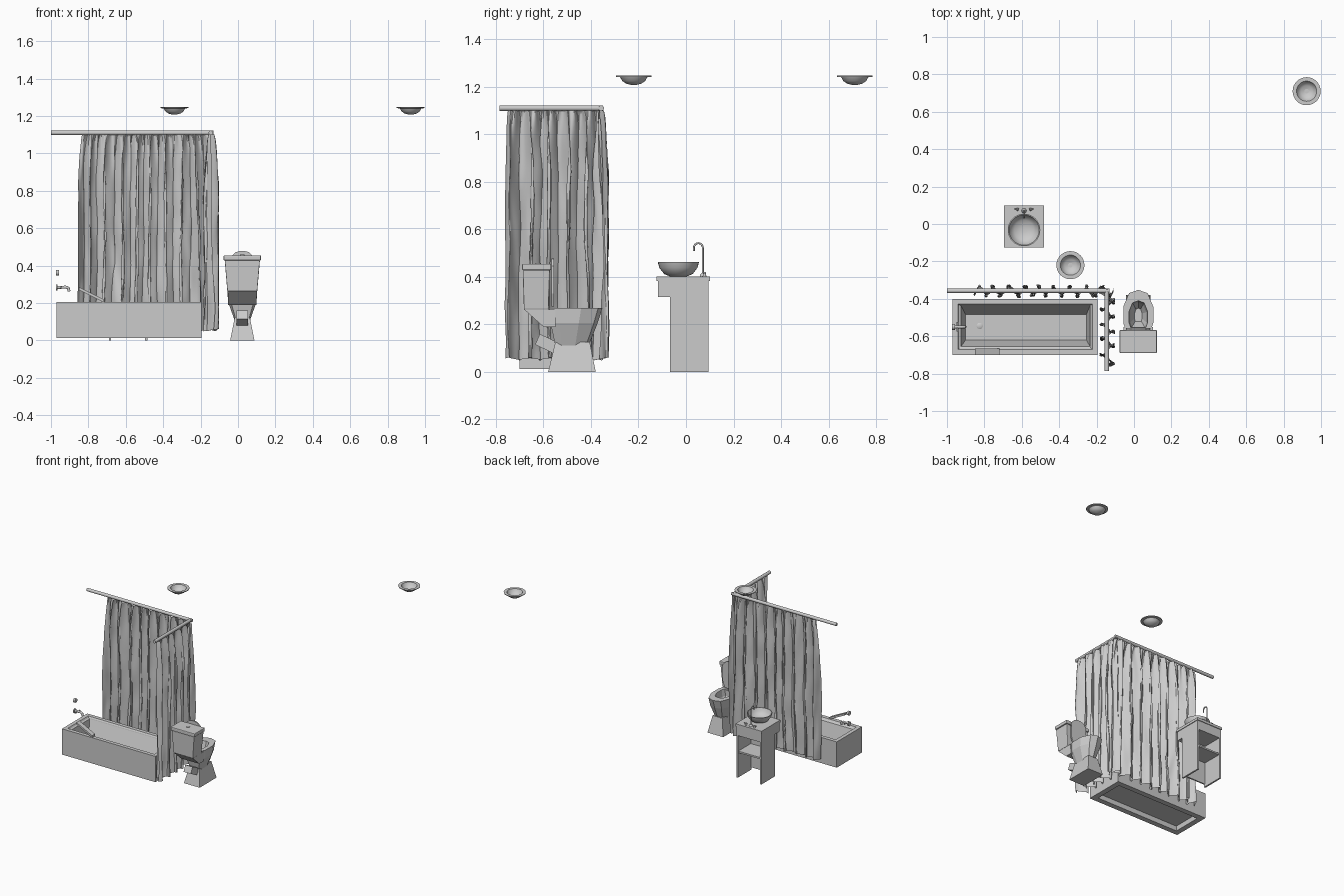
import bpy, bmesh, math
from mathutils import Vector, noise

cube = bpy.data.objects.get("Cube")
if cube:
    bpy.data.objects.remove(cube, do_unlink=True)

grey = bpy.data.materials.new("plain_grey")
grey.use_nodes = True
COLOUR = (0.6, 0.6, 0.6, 1)
grey.diffuse_color = COLOUR
grey.node_tree.nodes["Principled BSDF"].inputs["Base Color"].default_value = COLOUR


def finish(name, bm, smooth=None, bevel=0, fix=True):
    if fix:
        bmesh.ops.recalc_face_normals(bm, faces=bm.faces)
    mesh = bpy.data.meshes.new(name)
    bm.to_mesh(mesh)
    bm.free()
    mesh.materials.append(grey)
    ob = bpy.data.objects.new(name, mesh)
    bpy.context.collection.objects.link(ob)
    if bevel:
        mod = ob.modifiers.new("bevel", "BEVEL")
        mod.width, mod.segments = bevel, 2
    if smooth:
        bpy.ops.object.select_all(action="DESELECT")
        ob.select_set(True)
        bpy.context.view_layer.objects.active = ob
        bpy.ops.object.shade_smooth_by_angle(angle=math.radians(smooth))
    return ob


def loft(name, rings, cap_start=True, cap_end=True, **kw):
    """Skin a run of closed rings that have equal point counts."""
    bm = bmesh.new()
    loops = [[bm.verts.new(p) for p in ring] for ring in rings]
    n = len(loops[0])
    for a, b in zip(loops, loops[1:]):
        for i in range(n):
            j = (i + 1) % n
            bm.faces.new((a[i], a[j], b[j], b[i]))
    if cap_start:
        bm.faces.new(loops[0][::-1])
    if cap_end:
        bm.faces.new(loops[-1])
    return finish(name, bm, **kw)


def rect(x0, x1, y0, y1, z):
    return [(x0, y0, z), (x1, y0, z), (x1, y1, z), (x0, y1, z)]


def box(name, x0, x1, y0, y1, z0, z1, **kw):
    return loft(name, [rect(x0, x1, y0, y1, z0), rect(x0, x1, y0, y1, z1)], **kw)


def lathe(name, x, y, profile, sides=32, smooth=40, **kw):
    rings = [[(x + r * math.cos(math.tau * i / sides),
               y + r * math.sin(math.tau * i / sides), z)
              for i in range(sides)] for r, z in profile]
    return loft(name, rings, smooth=smooth, **kw)


def tube(name, points, radius, sides=12):
    """Round pipe along a path lying in one plane."""
    pts = [Vector(p) for p in points]
    rings = []
    side = None
    for i, p in enumerate(pts):
        t = (pts[min(i + 1, len(pts) - 1)] - pts[max(i - 1, 0)]).normalized()
        if side is None:
            side = t.orthogonal().normalized()
        side = (side - t * side.dot(t)).normalized()
        up = t.cross(side)
        rings.append([p + radius * (side * math.cos(math.tau * k / sides)
                                    + up * math.sin(math.tau * k / sides))
                      for k in range(sides)])
    return loft(name, rings, smooth=40)


# Bathtub: skirt, rim and basin, hollow underneath
TUB = (-0.97, -0.195, -0.70, -0.40)


def tub_ring(inset, z):
    x0, x1, y0, y1 = TUB
    return rect(x0 + inset, x1 - inset, y0 + inset, y1 - inset, z)


loft("bathtub", [tub_ring(0.045, 0.045), tub_ring(0.04, 0.012), tub_ring(0, 0.012),
                 tub_ring(0, 0.205), tub_ring(0.028, 0.205), tub_ring(0.034, 0.195),
                 rect(-0.925, -0.235, -0.655, -0.435, 0.19),
                 rect(-0.90, -0.255, -0.62, -0.485, 0.06)])
lathe("bathtub_drain", -0.825, -0.545, [(0.017, 0.058), (0.017, 0.063), (0.012, 0.066)], 16)

# Bathtub tap, valve knob and sloping grab tray
tube("bathtub_tap_flange", [(-0.972, -0.55, 0.283), (-0.965, -0.55, 0.283)], 0.017)
tube("bathtub_spout", [(-0.97, -0.55, 0.283), (-0.92, -0.55, 0.285),
                       (-0.907, -0.55, 0.28), (-0.903, -0.55, 0.262)], 0.008)
tube("bathtub_tap_lever", [(-0.945, -0.575, 0.283), (-0.945, -0.525, 0.283)], 0.005)
tube("valve_knob", [(-0.972, -0.55, 0.362), (-0.957, -0.55, 0.362)], 0.016)
tray_end = lambda x, z: [(x, -0.70, z), (x, -0.665, z), (x, -0.665, z + 0.015), (x, -0.70, z + 0.015)]
loft("grab_tray", [tray_end(-0.85, 0.27), tray_end(-0.72, 0.205)])

# Curtain rods
tube("long_curtain_rod", [(-1, -0.357, 1.11), (-0.13, -0.357, 1.11)], 0.012)
tube("short_curtain_rod", [(-0.145, -0.785, 1.11), (-0.145, -0.35, 1.11)], 0.012)


def curtain(name, top, bottom, across, folds, depth, seed, cols):
    """Gathered sheet; top and bottom give the start and end along the rod."""
    rows = 44
    bm = bmesh.new()
    grid = []
    for r in range(rows + 1):
        v = r / rows                       # 0 at the rod, 1 at the hem
        flare = min(1, v * 4) ** 0.6
        a = top[0] + (bottom[0] - top[0]) * flare
        b = top[1] + (bottom[1] - top[1]) * flare
        line = []
        for c in range(cols + 1):
            u = c / cols
            drift = noise.noise((u * folds * 0.7, v * 1.5, seed))
            phase = math.tau * (folds * u + 0.3 * drift)
            crease = noise.noise((u * folds * 5, v * 5, seed + 7))
            gather = math.sin(phase * 3 + seed) * (1 - v) ** 3
            off = depth * (0.25 + 0.6 * flare) * math.sin(phase)
            off += 0.011 * crease * flare + 0.007 * gather
            along = a + (b - a) * u + 0.016 * flare * math.sin(2 * phase) * min(1, 8 * u * (1 - u))
            along += 0.005 * noise.noise((u * folds * 4, v * 7, seed + 3))
            z = 1.10 - 1.045 * v + 0.006 * v * math.sin(phase)
            line.append(bm.verts.new(across(along, off, z)))
        grid.append(line)
    for r in range(rows):
        for c in range(cols):
            bm.faces.new((grid[r][c], grid[r][c + 1], grid[r + 1][c + 1], grid[r + 1][c]))
    return finish(name, bm, smooth=35)


curtain("long_curtain", (-0.835, -0.13), (-0.855, -0.11),
        lambda s, o, z: (s, -0.36 + o, z), 9, 0.036, 1.3, 200)
curtain("short_curtain", (-0.75, -0.365), (-0.76, -0.35),
        lambda s, o, z: (-0.142 + o, s, z), 5, 0.044, 5.1, 120)

# Toilet
TX = 0.023
half = [(0.8, 0.0), (1.0, 0.2), (1.0, 0.6), (0.62, 0.92)]


def bowl_ring(w, back, front, z):
    d = front - back
    right = [(TX + w * x, back + d * y, z) for x, y in half]
    left = [(TX - w * x, back + d * y, z) for x, y in half[::-1]]
    return right + [(TX, front, z)] + left


def tank_ring(w, y0, y1, z):
    return rect(TX - w, TX + w, y0, y1, z)


loft("toilet_base", [tank_ring(0.065, -0.58, -0.38, 0), tank_ring(0.04, -0.55, -0.405, 0.125)])
loft("toilet_bowl", [bowl_ring(0.042, -0.55, -0.41, 0.11), bowl_ring(0.076, -0.57, -0.372, 0.205),
                     bowl_ring(0.08, -0.575, -0.352, 0.268), bowl_ring(0.05, -0.555, -0.41, 0.268),
                     bowl_ring(0.042, -0.55, -0.42, 0.22), bowl_ring(0.02, -0.52, -0.45, 0.17)])
loft("toilet_shelf", [tank_ring(0.076, -0.60, -0.55, 0.19), tank_ring(0.078, -0.68, -0.55, 0.262)])
loft("toilet_tank", [tank_ring(0.08, -0.682, -0.578, 0.262), tank_ring(0.094, -0.687, -0.573, 0.428)],
     bevel=0.004)
box("toilet_tank_lid", TX - 0.1, TX + 0.1, -0.69, -0.567, 0.428, 0.455, bevel=0.005)
lathe("flush_button", TX, -0.622, [(0.012, 0.454), (0.012, 0.459)], 16)
lid = [(0.045, 0.275), (0.065, 0.33), (0.063, 0.445), (0.035, 0.472), (0.012, 0.478)]
outline = [(TX + x, z) for x, z in lid] + [(TX - x, z) for x, z in lid[::-1]]
loft("toilet_seat_cover", [[(x, y, z) for x, z in outline] for y in (-0.566, -0.556)])
pipe_end = lambda y, z: [(TX - 0.03, y, z), (TX + 0.03, y, z),
                         (TX + 0.03, y + 0.02, z + 0.045), (TX - 0.03, y + 0.02, z + 0.045)]
loft("toilet_outlet", [pipe_end(-0.635, 0.115), pipe_end(-0.53, 0.065)])

# Vanity cabinet, open at the rear with shelves
CX = -0.588
box("countertop", CX - 0.108, CX + 0.108, -0.125, 0.1, 0.383, 0.402)
box("vanity_drawer", CX - 0.103, CX + 0.103, -0.118, 0.095, 0.315, 0.383)
for label, sx in (("left", 1), ("right", -1)):
    edges = sorted((CX + sx * 0.103, CX + sx * 0.091))
    box("vanity_side_" + label, edges[0], edges[1], -0.068, 0.095, 0, 0.315)
box("vanity_front", CX - 0.091, CX + 0.091, -0.068, -0.058, 0.02, 0.315)
box("vanity_shelf", CX - 0.091, CX + 0.091, -0.058, 0.09, 0.185, 0.197)

# Basin and its tap
lathe("basin", CX, -0.032, [(0.035, 0.402), (0.06, 0.412), (0.08, 0.438), (0.087, 0.463),
                            (0.081, 0.463), (0.072, 0.44), (0.052, 0.42), (0.015, 0.413)])
arc = [(CX, 0.052 + 0.019 * math.cos(a), 0.522 + 0.02 * math.sin(a))
       for a in (math.pi * i / 8 for i in range(9))]
tube("basin_spout", [(CX, 0.071, 0.402)] + arc + [(CX, 0.033, 0.508)], 0.004)
lathe("basin_spout_foot", CX, 0.071, [(0.013, 0.402), (0.011, 0.41), (0.005, 0.416)], 12)
for label, sx in (("left", 1), ("right", -1)):
    x = CX + sx * 0.035
    lathe("basin_tap_" + label, x, 0.078, [(0.008, 0.402), (0.005, 0.418)], 12)
    tube("basin_lever_" + label, [(x - sx * 0.008, 0.078, 0.417), (x + sx * 0.015, 0.078, 0.417)], 0.004)

# Ceiling lamps: thin flange with a hanging dish
for label, x, y in (("near", -0.34, -0.22), ("far", 0.923, 0.71)):
    lathe("ceiling_lamp_" + label, x, y,
          [(0.075, 1.247), (0.074, 1.242), (0.057, 1.24), (0.048, 1.224), (0.032, 1.213),
           (0.012, 1.208), (0.01, 1.211), (0.03, 1.216), (0.045, 1.227), (0.054, 1.247), (0.075, 1.247)],
          cap_start=False, cap_end=False)
    lathe("lamp_centre_" + label, x, y, [(0.0125, 1.208), (0.0125, 1.212)], 32)
